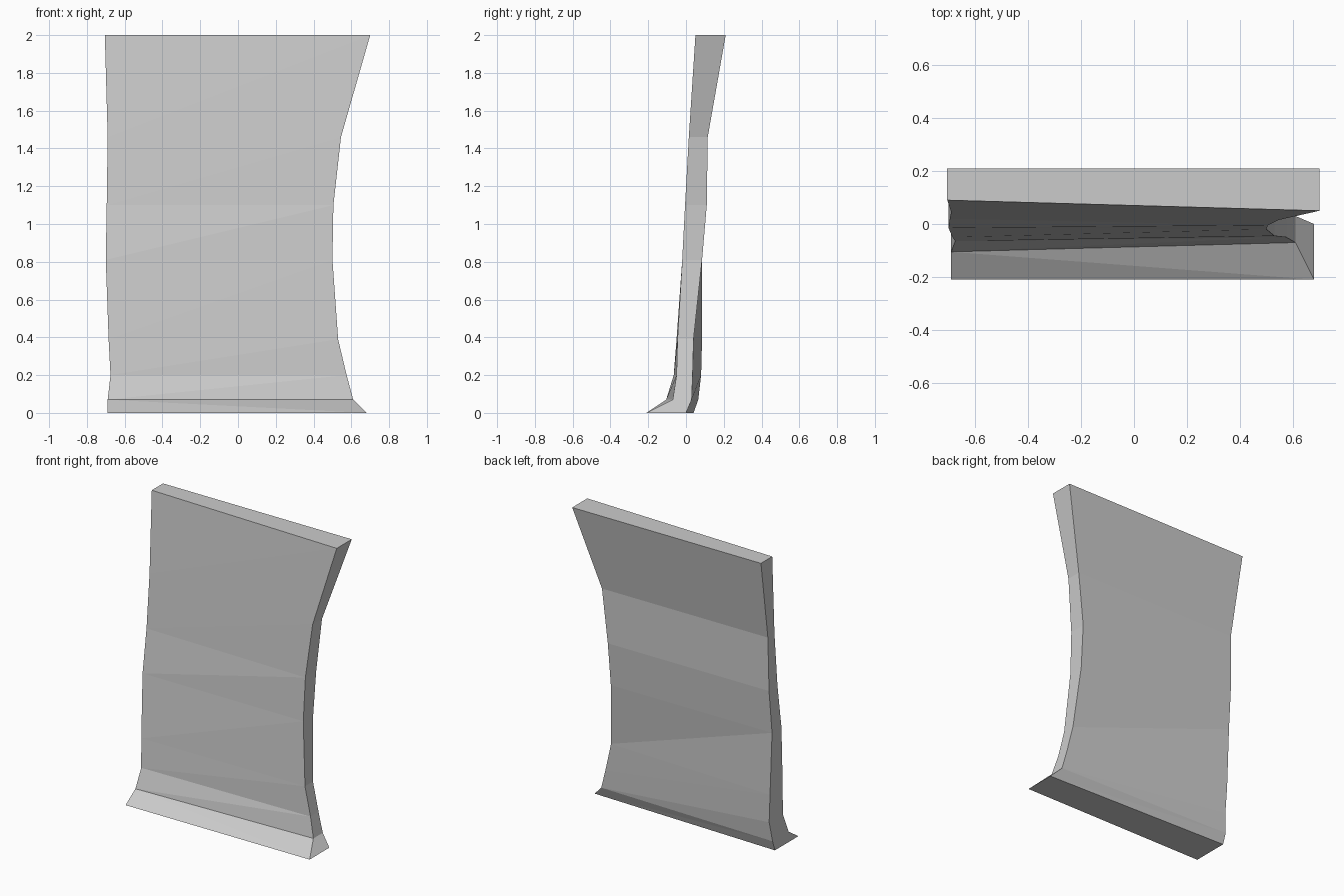
import bpy
import bmesh

cube = bpy.data.objects.get("Cube")
if cube:
    bpy.data.objects.remove(cube, do_unlink=True)

# Plain grey finish
grey = bpy.data.materials.new("plain_grey")
grey.use_nodes = True
colour = (0.6, 0.6, 0.6, 1)
grey.diffuse_color = colour
grey.node_tree.nodes["Principled BSDF"].inputs["Base Color"].default_value = colour

# Cross-sections: height, right x, left x, then front and back y at each end
SECTIONS = [
    (0.00, -0.69, 0.68, -0.21, 0.04, -0.21, 0.00),
    (0.07, -0.69, 0.61, -0.105, 0.065, -0.07, 0.03),
    (0.20, -0.675, 0.575, -0.065, 0.08, -0.05, 0.035),
    (0.39, -0.685, 0.53, -0.05, 0.085, -0.045, 0.04),
    (0.81, -0.70, 0.50, -0.015, 0.085, -0.02, 0.085),
    (1.10, -0.695, 0.505, 0.02, 0.11, -0.005, 0.11),
    (1.46, -0.69, 0.545, 0.045, 0.115, 0.015, 0.115),
    (2.00, -0.705, 0.70, 0.09, 0.21, 0.05, 0.21),
]

# Curved slab lofted through the sections
bm = bmesh.new()
rings = []
for z, xr, xl, fr, br, fl, bl in SECTIONS:
    corners = [(xr, fr), (xl, fl), (xl, bl), (xr, br)]
    rings.append([bm.verts.new((x, y, z)) for x, y in corners])

bm.faces.new(reversed(rings[0]))
bm.faces.new(rings[-1])
for low, high in zip(rings, rings[1:]):
    for i in range(4):
        j = (i + 1) % 4
        a, b, c, d = low[i], low[j], high[j], high[i]
        # Facets split from the low right end up to the high left end,
        # except the flared foot, which folds the other way
        if i == 0 and low is rings[0]:
            bm.faces.new((a, b, d))
            bm.faces.new((b, c, d))
        else:
            bm.faces.new((a, b, c))
            bm.faces.new((a, c, d))
bmesh.ops.recalc_face_normals(bm, faces=bm.faces)

mesh = bpy.data.meshes.new("curved_panel")
bm.to_mesh(mesh)
bm.free()
mesh.materials.append(grey)
panel = bpy.data.objects.new("curved_panel", mesh)
bpy.context.collection.objects.link(panel)
